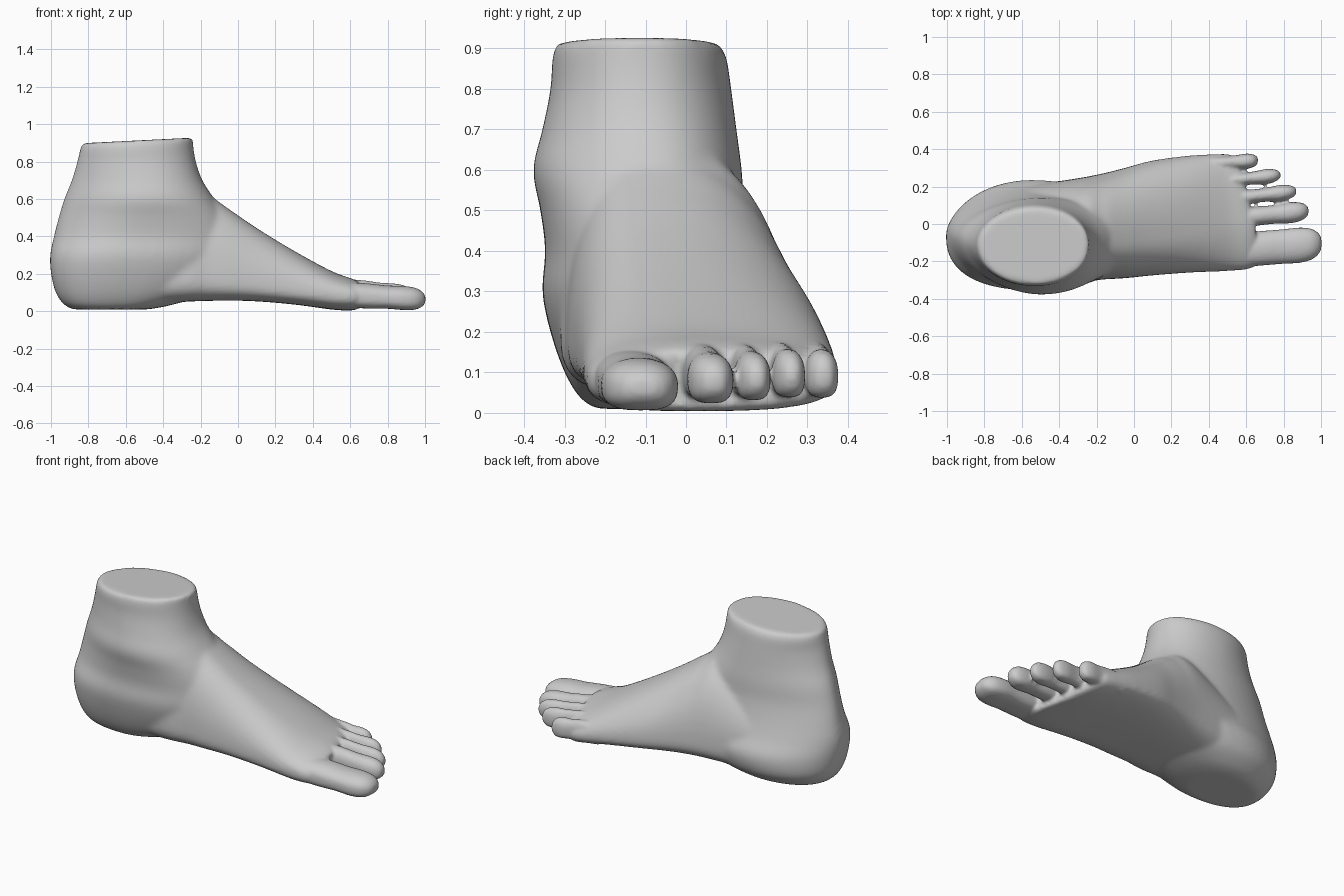
import bpy, bmesh
from math import sin, cos, pi

if "Cube" in bpy.data.objects:
    bpy.data.objects.remove(bpy.data.objects["Cube"])

N = 48


def smooth_rows(rows, steps=6):
    """Catmull-Rom interpolation of section parameters."""
    out = []
    for i in range(len(rows) - 1):
        p0, p1 = rows[max(i - 1, 0)], rows[i]
        p2, p3 = rows[i + 1], rows[min(i + 2, len(rows) - 1)]
        for s in range(steps):
            t = s / steps
            out.append([0.5 * (2 * b + (c - a) * t + (2 * a - 5 * b + 4 * c - d) * t * t
                               + (3 * b - a - 3 * c + d) * t ** 3)
                        for a, b, c, d in zip(p0, p1, p2, p3)])
    out.append(list(rows[-1]))
    return out


def power(v, n):
    return (1 if v >= 0 else -1) * abs(v) ** (2 / n)


def loft(bm, rings):
    """Skin a list of closed rings and cap both ends."""
    loops = [[bm.verts.new(p) for p in r] for r in rings]
    for a, b in zip(loops, loops[1:]):
        for i in range(N):
            j = (i + 1) % N
            bm.faces.new((a[i], a[j], b[j], b[i]))
    bm.faces.new(loops[0][::-1])
    bm.faces.new(loops[-1])


def level_ring(z, xb, xf, xw, y0, y1, yc, n_in, n_out, tilt):
    """Horizontal slice: back, front, widest x, side limits, heel-line y, back exponents."""
    ring = []
    for i in range(N):
        a = 2 * pi * i / N
        c, s = cos(a), sin(a)
        e = 2.15 if c > 0 else (n_out if s > 0 else n_in)
        c, s = power(c, e), power(s, e)
        x = xw + c * ((xf - xw) if c > 0 else (xw - xb))
        y = yc + s * ((y1 - yc) if s > 0 else (yc - y0))
        ring.append((x, y, z + tilt * (x + 0.5)))
    return ring


def cross_ring(x, y0, y1, zb, zt, yt, zw, shear):
    """Vertical slice: side limits, sole, top, apex y, widest height, backward shear."""
    ring = []
    for i in range(N):
        a = 2 * pi * i / N
        c, s = cos(a), sin(a)
        e = 2.15 if s > 0 else 3
        c, s = power(c, e), power(s, e)
        y = yt + c * ((y1 - yt) if c > 0 else (yt - y0))
        z = zw + s * ((zt - zw) if s > 0 else (zw - zb))
        ring.append((x - shear * max(0, y), y, z))
    return ring


def skin(bm, name, voxel, iterations):
    """Make an object whose overlapping parts are fused and softened."""
    bmesh.ops.recalc_face_normals(bm, faces=bm.faces[:])
    mesh = bpy.data.meshes.new(name)
    bm.to_mesh(mesh)
    obj = bpy.data.objects.new(name, mesh)
    bpy.context.collection.objects.link(obj)
    remesh = obj.modifiers.new("fuse", 'REMESH')
    remesh.mode = 'VOXEL'
    remesh.voxel_size = voxel
    remesh.use_smooth_shade = True
    soften = obj.modifiers.new("soften", 'SMOOTH')
    soften.factor = 0.5
    soften.iterations = iterations
    return obj


bm = bmesh.new()

# heel and ankle
ankle = [
    (0.010, -0.88, -0.48, -0.64, -0.22, 0.09, -0.07, 2.4, 2.1, 0),
    (0.035, -0.93, -0.35, -0.61, -0.26, 0.15, -0.07, 2.5, 2.0, 0),
    (0.10, -0.975, -0.15, -0.58, -0.30, 0.215, -0.06, 2.5, 2.0, 0),
    (0.20, -1.00, -0.04, -0.55, -0.335, 0.235, -0.06, 2.5, 1.9, 0),
    (0.30, -1.005, 0.00, -0.53, -0.355, 0.195, -0.06, 2.4, 1.9, 0),
    (0.40, -0.985, 0.00, -0.51, -0.348, 0.165, -0.06, 2.1, 1.85, 0),
    (0.50, -0.96, -0.05, -0.50, -0.36, 0.145, -0.07, 1.9, 1.8, 0),
    (0.60, -0.93, -0.125, -0.50, -0.378, 0.138, -0.08, 1.8, 1.8, 0),
    (0.70, -0.89, -0.19, -0.51, -0.355, 0.125, -0.10, 1.8, 1.8, 0),
    (0.80, -0.86, -0.225, -0.53, -0.335, 0.112, -0.11, 1.9, 1.8, 0),
    (0.88, -0.845, -0.24, -0.54, -0.33, 0.10, -0.11, 2.0, 1.9, 0.05),
    (0.915, -0.835, -0.24, -0.54, -0.32, 0.08, -0.11, 2.0, 1.9, 0.05)]
loft(bm, [level_ring(*r) for r in smooth_rows(ankle)])

# instep and ball
instep = [
    (-0.60, -0.28, 0.20, 0.03, 0.50, -0.10, 0.20, 0),
    (-0.30, -0.31, 0.245, 0.05, 0.68, -0.10, 0.19, 0),
    (-0.17, -0.297, 0.27, 0.055, 0.63, -0.10, 0.185, 0),
    (-0.05, -0.29, 0.30, 0.057, 0.548, -0.10, 0.17, 0),
    (0.10, -0.275, 0.34, 0.053, 0.445, -0.085, 0.15, 0),
    (0.30, -0.26, 0.367, 0.036, 0.323, -0.055, 0.12, 0),
    (0.50, -0.252, 0.375, 0.010, 0.215, -0.01, 0.095, 0.12),
    (0.61, -0.242, 0.372, 0.004, 0.175, 0.02, 0.086, 0.25),
    (0.66, -0.22, 0.345, 0.015, 0.15, 0.03, 0.083, 0.30)]
loft(bm, [cross_ring(*r) for r in smooth_rows(instep)])

# blend heel, ankle and instep first so that the toes stay crisp
body = skin(bm, "foot_body", 0.011, 14)
bm.free()
blended = body.evaluated_get(bpy.context.evaluated_depsgraph_get())
bm = bmesh.new()
bm.from_mesh(blended.to_mesh())
bpy.data.objects.remove(body)

# toes: base x, tip x, base y, tip y, half width, base z, tip z, half thickness, neck
toes = [
    (0.48, 1.002, -0.146, -0.104, 0.094, 0.094, 0.064, 0.064, 0.98),
    (0.50, 0.933, 0.026, 0.070, 0.056, 0.115, 0.078, 0.062, 0.9),
    (0.46, 0.868, 0.128, 0.175, 0.043, 0.118, 0.084, 0.060, 0.86),
    (0.42, 0.783, 0.222, 0.262, 0.040, 0.118, 0.092, 0.060, 0.86),
    (0.36, 0.663, 0.318, 0.340, 0.041, 0.115, 0.092, 0.060, 0.88)]
for xa, xb, ya, yb, w, za, zb, h, neck in toes:
    bulge = [(0, 1, 1.05), (0.4, neck, 1.05), (0.6, neck, 0.97), (0.78, 1, 1),
             (0.9, 0.87, 0.9), (0.97, 0.6, 0.6), (1, 0.3, 0.25)]
    rings = []
    for t, kw, kh in smooth_rows(bulge, 5):
        y, z = ya + (yb - ya) * t, za + (zb - za) * t
        rings.append(cross_ring(xa + (xb - xa) * t, y - w * kw, y + w * kw,
                                z - h * kh, z + h * kh, y, z, 0))
    loft(bm, rings)

foot = skin(bm, "foot", 0.009, 6)
bm.free()
